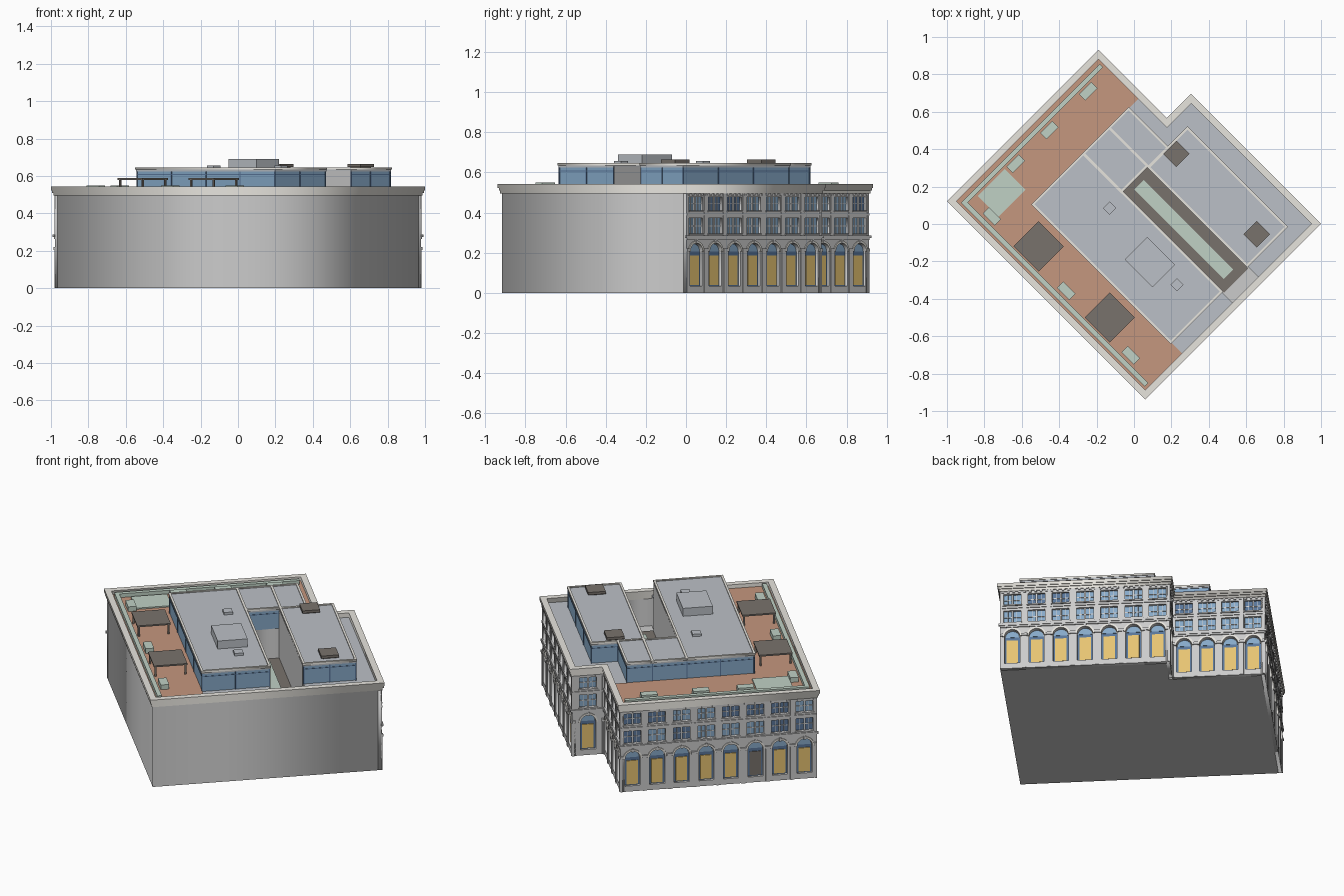
import bpy, bmesh, math, random
from mathutils import Matrix, Vector

if "Cube" in bpy.data.objects:
    bpy.data.objects.remove(bpy.data.objects["Cube"])

random.seed(4)
ROT = Matrix.Rotation(math.radians(-45), 4, 'Z')      # plan axes (u, v) to world


def mat(name, *rgb):
    m = bpy.data.materials.new(name)
    m.diffuse_color = (*rgb, 1)
    m.use_nodes = True
    m.node_tree.nodes["Principled BSDF"].inputs["Base Color"].default_value = m.diffuse_color
    return m


STONE = mat("stone", .66, .68, .67)
TRIM = mat("trim", .80, .78, .73)
LIGHT = mat("glass_light", .24, .40, .58)
DARK = mat("glass_dark", .10, .18, .32)
AMBER = mat("amber", .80, .55, .17)
DECK = mat("terracotta", .56, .31, .21)
ROOF = mat("roof_grey", .50, .53, .57)
GREEN = mat("planting", .53, .64, .56)
BLACK = mat("dark_metal", .19, .17, .15)


def finish(name, bm, material, m):
    bmesh.ops.remove_doubles(bm, verts=bm.verts, dist=1e-5)
    bmesh.ops.recalc_face_normals(bm, faces=bm.faces)
    me = bpy.data.meshes.new(name)
    bm.to_mesh(me)
    bm.free()
    me.materials.append(material)
    ob = bpy.data.objects.new(name, me)
    ob.matrix_world = m
    bpy.context.collection.objects.link(ob)


def boxes(name, items, material, m=ROT):
    """Items are (x0, x1, y0, y1, z0, z1), all in one object."""
    me_bm = bmesh.new()
    for x0, x1, y0, y1, z0, z1 in items:
        c = Matrix.Translation(((x0 + x1) / 2, (y0 + y1) / 2, (z0 + z1) / 2))
        s = Matrix.Diagonal((abs(x1 - x0), abs(y1 - y0), abs(z1 - z0), 1))
        # separate slight tolerance is not needed: boxes keep their own corners
        bmesh.ops.create_cube(me_bm, size=1, matrix=c @ s)
    bmesh.ops.recalc_face_normals(me_bm, faces=me_bm.faces)
    me = bpy.data.meshes.new(name)
    me_bm.to_mesh(me)
    me_bm.free()
    me.materials.append(material)
    ob = bpy.data.objects.new(name, me)
    ob.matrix_world = m
    bpy.context.collection.objects.link(ob)


def prism(name, loops, z0, z1, material, m=ROT):
    """Extrude filled outlines; inner loops become holes."""
    cu = bpy.data.curves.new(name, 'CURVE')
    cu.dimensions, cu.fill_mode, cu.extrude = '2D', 'BOTH', (z1 - z0) / 2
    for loop in loops:
        sp = cu.splines.new('POLY')
        sp.points.add(len(loop) - 1)
        for p, q in zip(sp.points, loop):
            p.co = (q[0], q[1], 0, 1)
        sp.use_cyclic_u = True
    tmp = bpy.data.objects.new(name + "_outline", cu)
    bpy.context.collection.objects.link(tmp)
    dg = bpy.context.evaluated_depsgraph_get()
    me = bpy.data.meshes.new_from_object(tmp.evaluated_get(dg))
    bm = bmesh.new()
    bm.from_mesh(me)
    bpy.data.objects.remove(tmp)
    bpy.data.meshes.remove(me)
    bmesh.ops.translate(bm, verts=bm.verts, vec=(0, 0, (z0 + z1) / 2))
    finish(name, bm, material, m)


def rect(x0, x1, y0, y1):
    return [(x0, y0), (x1, y0), (x1, y1), (x0, y1)]


def arc(cx, cy, r, n=12):
    return [(cx + r * math.cos(math.pi * i / n), cy + r * math.sin(math.pi * i / n)) for i in range(n + 1)]


# Plan outline, inset by a on street sides and b on blank sides
U0, U1, V0, V1, UN, VN = -.793, .706, -.621, .708, -.276, .525


def plan(a, b=None):
    b = a if b is None else b
    return [(U0 + a, V0 + b), (U1 - b, V0 + b), (U1 - b, V1 - a),
            (UN + a, V1 - a), (UN + a, VN - a), (U0 + a, VN - a)]


# Body: solid base, upper storeys around a light well
W, T = .015, .02
WELL = rect(-.17, .675, .075, .27)
prism("base_storey", [plan(W + T, W)], 0, .325, STONE)
prism("upper_storeys", [plan(W + T, W), WELL], .325, .512, STONE)
prism("main_roof", [plan(.03), WELL], .512, .516, ROOF)
prism("terrace_paving", [[(-.76, -.588), (.675, -.588), (.675, -.307), (-.456, -.307),
                          (-.456, .49), (-.76, .49)]], .516, .520, DECK)

# Stepped cornice and parapet
for i, (d, z0, z1) in enumerate([(.009, .495, .510), (.004, .510, .523), (0, .523, .543)]):
    prism(f"cornice_{i}", [plan(d), plan(.036)], z0, z1, TRIM)


def facade(name, start, t, n, length, bays, door=None):
    m = Matrix.Identity(4)
    for col, vec in enumerate((Vector(t), Vector((0, 0, 1)), Vector(n), Vector((*start, 0)))):
        m.col[col][:3] = vec
    m = ROT @ m
    p = length / bays
    cs = [p * (i + .5) for i in range(bays)]
    hw, r, spring = .048, .043, .205
    rows = [(.295, .372), (.410, .478)]
    # Wall layer with window and arch openings
    holes, rings, fans = [], [], []
    for c in cs:
        holes += [rect(c - hw, c + hw, a, b) for a, b in rows]
        holes.append([(c - r, .034), (c + r, .034)] + arc(c, spring, r))
        rings.append(arc(c, spring, r + .011) + arc(c, spring, r)[::-1])
        fans.append(arc(c, spring, r - .004))
    prism(name + "_wall", [rect(0, length, 0, .5)] + holes, -T, 0, STONE, m)
    prism(name + "_arch_trim", rings, -.002, .006, TRIM, m)
    prism(name + "_fanlights", fans, -T, -.013, LIGHT, m)
    # Panes, frames, shopfronts and doors
    light, dark, frame, amber, black, trim = [], [], [], [], [], []
    for i, c in enumerate(cs):
        for a, b in rows:
            (dark if random.random() < .3 else light).append((c - hw, c + hw, a, b, -T, -.014))
            frame.append((c - .005, c + .005, a, b, -T, -.006))
            frame += [(c + s * .025 - .0015, c + s * .025 + .0015, a, b, -T, -.010) for s in (-1, 1)]
            frame.append((c - hw, c + hw, (a + b) / 2 - .002, (a + b) / 2 + .002, -T, -.010))
            trim.append((c - hw - .006, c + hw + .006, a - .008, a, -.002, .007))
        dark.append((c - r, c + r, .034, spring, -T, -.015))
        (black if i == door else amber).append((c - .032, c + .032, .04, .185, -T, -.010))
        trim.append((c - .006, c + .006, spring + r - .003, .266, -.002, .010))
    # Pilasters with capitals between bays
    for i in range(bays + 1):
        x0, x1 = max(0, i * p - .012), min(length, i * p + .012)
        trim.append((x0, x1, 0, .205, -.002, .005))
        trim.append((max(0, x0 - .005), min(length, x1 + .005), .205, .220, -.002, .010))
        trim.append((x0, x1, .285, .495, -.002, .003))
    trim += [(0, length, .263, .273, -.002, .006), (-.008, length + .008, .273, .286, -.002, .010),
             (0, length, .386, .396, -.002, .005)]
    k = int(length / .03)
    trim += [(length * (j + .3) / k, length * (j + .7) / k, .485, .495, -.002, .006) for j in range(k)]
    for part, items, mt in (("panes", light, LIGHT), ("dark_panes", dark, DARK), ("mullions", frame, STONE),
                            ("shopfronts", amber, AMBER), ("door", black, BLACK), ("trim", trim, STONE)):
        if items:
            boxes(f"{name}_{part}", items, mt, m)


facade("northwest", (U0 + W, VN - W), (0, -1, 0), (-1, 0, 0), VN - V0 - 2 * W, 8, 5)
facade("notch_side", (UN + W, V1 - W), (0, -1, 0), (-1, 0, 0), V1 - VN, 1)
facade("notch_back", (UN + W, VN - W), (-1, 0, 0), (0, 1, 0), UN - U0, 4)
facade("northeast", (U1 - W, V1 - W), (-1, 0, 0), (0, 1, 0), U1 - UN - 2 * W, 7)

# Penthouse blocks: glass walls, roof slab and raised rim
blocks = {"west": (-.456, .585, -.307, .075), "link": (-.456, -.17, .075, .27),
          "north": (-.456, -.16, .27, .415), "east": (-.16, .585, .27, .565)}
posts = []
for key, (a, b, c, d) in blocks.items():
    boxes(f"penthouse_{key}_glass", [(a, b, c, d, .512, .625)], LIGHT)
    boxes(f"penthouse_{key}_roof", [(a - .004, b + .004, c - .004, d + .004, .625, .641)], ROOF)
    prism(f"penthouse_{key}_rim", [rect(a - .007, b + .007, c - .007, d + .007),
                                   rect(a + .006, b - .006, c + .006, d - .006)], .634, .646, TRIM)
    nu, nv = max(1, round((b - a) / .26)), max(1, round((d - c) / .19))
    for i in range(nu + 1):
        x = a + (b - a) * i / nu
        posts += [(x - .003, x + .003, y - .003, y + .003, .516, .625) for y in (c, d)]
    for j in range(nv + 1):
        y = c + (d - c) * j / nv
        posts += [(x - .003, x + .003, y - .003, y + .003, .516, .625) for x in (a, b)]
    posts.append((a - .002, b + .002, c - .002, d + .002, .605, .609))
boxes("penthouse_mullions", posts, DARK)
boxes("well_side_walls", [(-.17, .585, .264, .271, .325, .63), (-.17, .585, .074, .081, .325, .63)], STONE)

# Light well floor: dark border and planted strip
boxes("well_border", [(-.17, .60, .081, .264, .325, .330)], BLACK)
boxes("well_planting", [(-.13, .548, .132, .204, .325, .336)], GREEN)


def around(u, v, hu, hv, z0, z1):
    return (u - hu, u + hu, v - hv, v + hv, z0, z1)


# Rooftop equipment
boxes("plant_room", [(.099, .31, -.17, 0, .641, .69)], ROOF)
boxes("roof_hatches", [around(-.152, -.032, .025, .025, .641, .656),
                       around(.392, -.067, .025, .025, .641, .656)], ROOF)
boxes("roof_units", [around(u, .426, .05, .05, .648, .664) for u in (-.105, .502)]
      + [around(u, .426, .038, .038, .641, .648) for u in (-.105, .502)], BLACK)

# Terrace pergolas
for i, u in enumerate((-.276, .262)):
    boxes(f"pergola_{i}", [around(u, -.445, .095, .095, .579, .588)]
          + [around(u + a * .085, -.445 + b * .085, .005, .005, .52, .579)
             for a in (-1, 1) for b in (-1, 1)], BLACK)

# Lawn, hedges and planters
boxes("lawn", [(-.697, -.54, -.485, -.28, .52, .528)], GREEN)
boxes("hedges", [(-.735, .655, -.573, -.548, .52, .543), (-.735, -.71, -.548, .475, .52, .543)], GREEN)
boxes("planters", [around(-.675, v, .024, .046, .52, .549) for v in (.329, .035, -.219)]
      + [around(u, -.508, .046, .024, .52, .549) for u in (-.566, -.004, .484)], GREEN)
